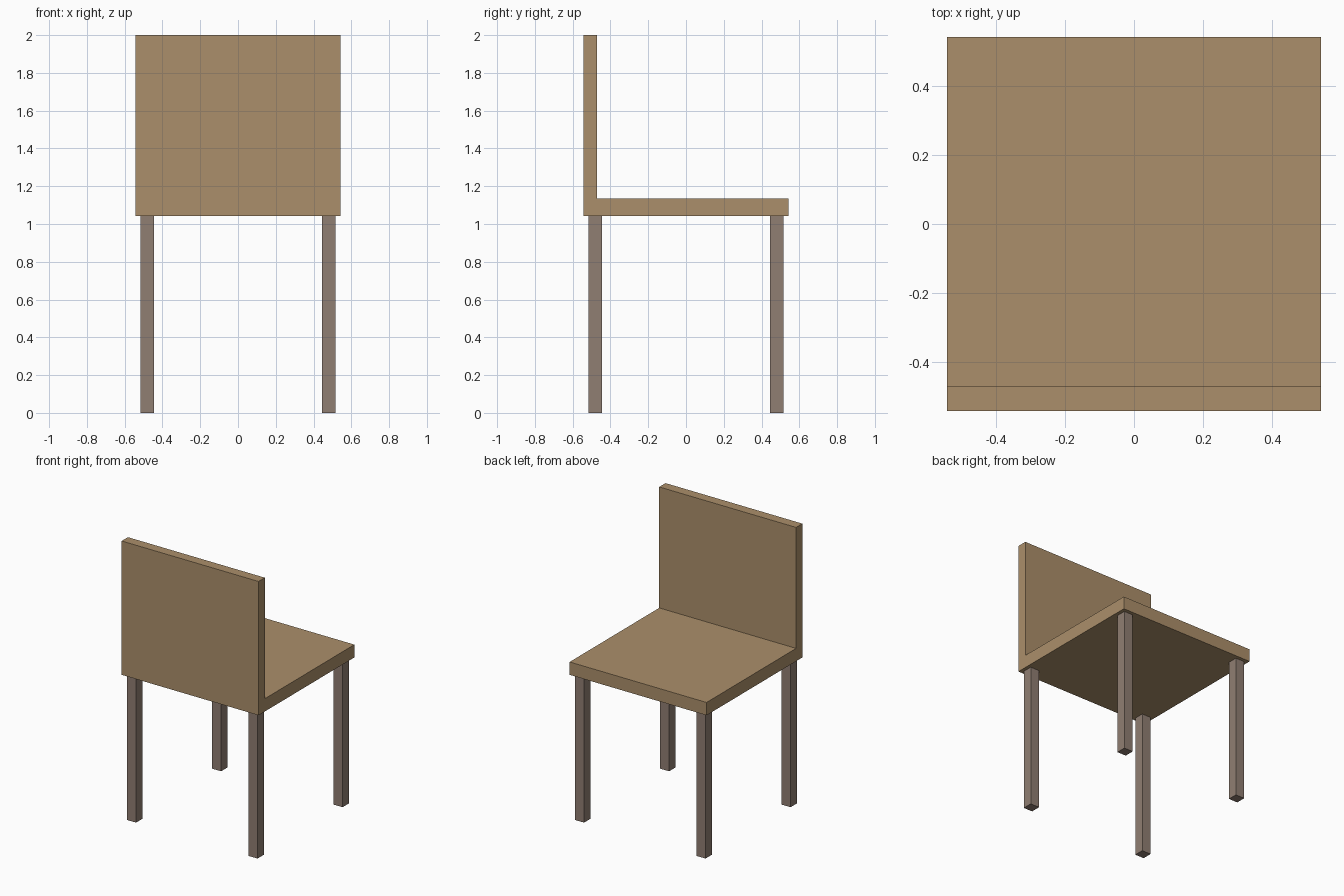
import bpy, bmesh

if "Cube" in bpy.data.objects:
    bpy.data.objects.remove(bpy.data.objects["Cube"])

HALF = 0.542         # half width and depth of the seat
SEAT_BOTTOM, SEAT_TOP, HEIGHT = 1.042, 1.134, 2.0
BACK_INNER = -0.471  # inner face of the backrest
LEG_POS, LEG_WIDTH = 0.481, 0.071


def material(name, color):
    mat = bpy.data.materials.new(name)
    mat.diffuse_color = color
    mat.use_nodes = True
    mat.node_tree.nodes["Principled BSDF"].inputs["Base Color"].default_value = mat.diffuse_color
    return mat


def extrude_profile(name, points, vector, mat):
    bm = bmesh.new()
    face = bm.faces.new([bm.verts.new(p) for p in points])
    result = bmesh.ops.extrude_face_region(bm, geom=[face], use_keep_orig=True)
    moved = [v for v in result["geom"] if isinstance(v, bmesh.types.BMVert)]
    bmesh.ops.translate(bm, verts=moved, vec=vector)
    bmesh.ops.recalc_face_normals(bm, faces=bm.faces)
    mesh = bpy.data.meshes.new(name)
    bm.to_mesh(mesh)
    bm.free()
    mesh.materials.append(mat)
    obj = bpy.data.objects.new(name, mesh)
    bpy.context.collection.objects.link(obj)
    return obj


light_wood = material("light_wood", (0.41, 0.275, 0.145, 1))
dark_wood = material("dark_wood", (0.28, 0.21, 0.17, 1))

# Seat and backrest: one L-shaped side profile swept across the width
side = [(-HALF, SEAT_BOTTOM), (HALF, SEAT_BOTTOM), (HALF, SEAT_TOP),
        (BACK_INNER, SEAT_TOP), (BACK_INNER, HEIGHT), (-HALF, HEIGHT)]
extrude_profile("seat_and_backrest", [(-HALF, y, z) for y, z in side],
                (2 * HALF, 0, 0), light_wood)

# Four square legs
h = LEG_WIDTH / 2
for y_name, sy in (("front", -1), ("rear", 1)):
    for x_name, sx in (("left", -1), ("right", 1)):
        leg = extrude_profile(f"{y_name}_{x_name}_leg",
                              [(-h, -h, 0), (h, -h, 0), (h, h, 0), (-h, h, 0)],
                              (0, 0, SEAT_BOTTOM), dark_wood)
        leg.location = (sx * LEG_POS, sy * LEG_POS, 0)
